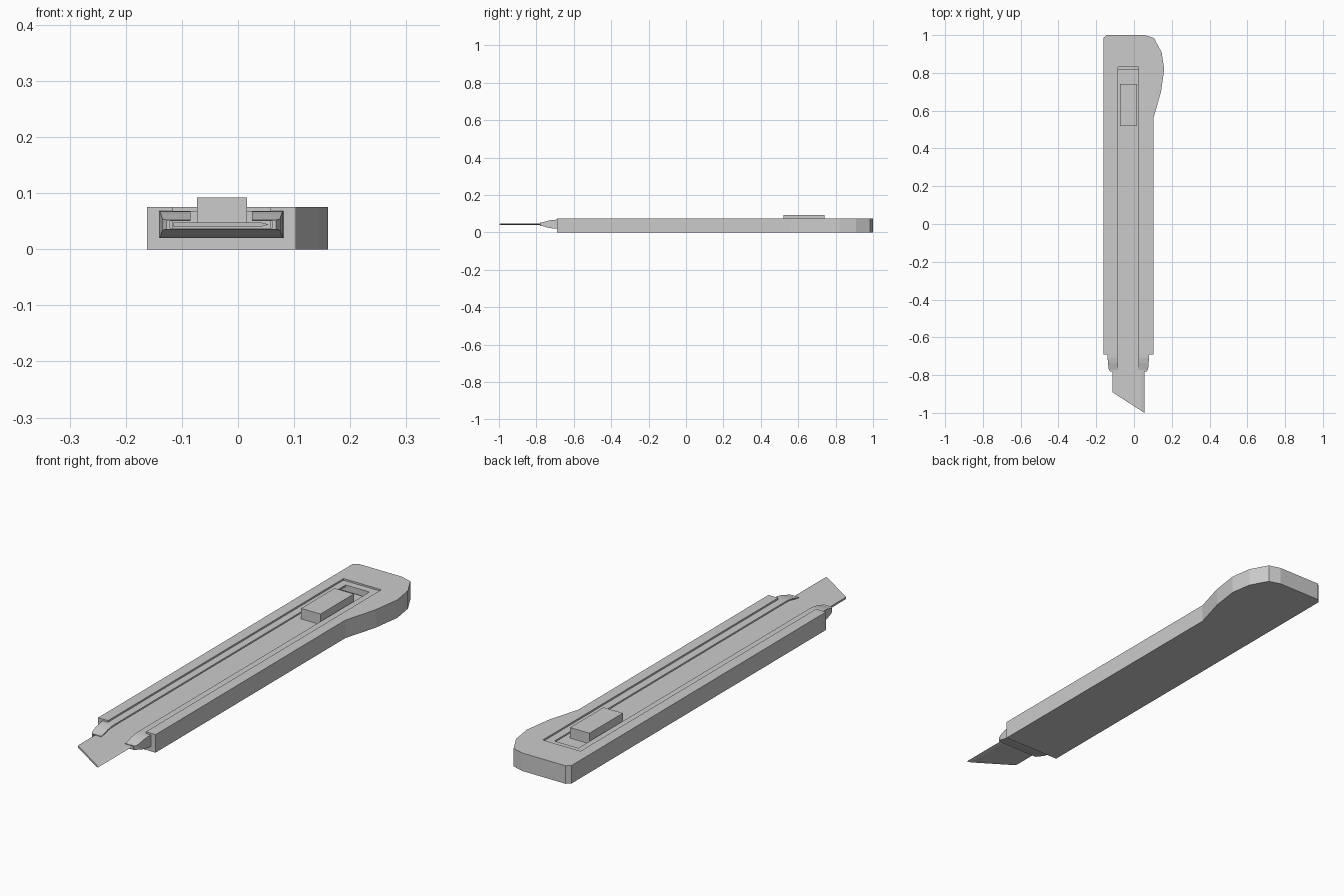
import bpy, bmesh

if "Cube" in bpy.data.objects:
    bpy.data.objects.remove(bpy.data.objects["Cube"])


def make_object(name, bm):
    bmesh.ops.recalc_face_normals(bm, faces=bm.faces)
    me = bpy.data.meshes.new(name)
    bm.to_mesh(me)
    bm.free()
    ob = bpy.data.objects.new(name, me)
    bpy.context.collection.objects.link(ob)
    return ob


def loft(bm, rings):
    """Skin equal-length rings of points and cap both ends."""
    loops = [[bm.verts.new(p) for p in ring] for ring in rings]
    n = len(loops[0])
    for a, b in zip(loops, loops[1:]):
        for i in range(n):
            j = (i + 1) % n
            bm.faces.new((a[i], a[j], b[j], b[i]))
    bm.faces.new(loops[0])
    bm.faces.new(loops[-1])


def box(bm, x0, x1, y0, y1, z0, z1):
    outline = [(x0, y0), (x1, y0), (x1, y1), (x0, y1)]
    loft(bm, [[(x, y, z) for x, y in outline] for z in (z0, z1)])


# Handle body: plan outline with the grip bulge at the back
outline = [(-.162, -.69), (.103, -.69), (.103, .56), (.143, .70), (.16, .82),
           (.146, .91), (.105, .985), (.055, 1.0), (-.145, 1.0), (-.162, .985)]
bm = bmesh.new()
loft(bm, [[(x, y, z) for x, y in outline] for z in (0, .075)])
body = make_object("handle_body", bm)

# Long recess in the handle, open at the front
bm = bmesh.new()
box(bm, -.116, .058, -.8, .86, .024, .2)
cutter = make_object("recess_cutter", bm)
cutter.hide_render = True
mod = body.modifiers.new("recess", 'BOOLEAN')
mod.object = cutter
mod.operation = 'DIFFERENCE'
mod.solver = 'EXACT'
bpy.context.view_layer.objects.active = body
bpy.ops.object.modifier_apply(modifier=mod.name)
bpy.data.objects.remove(cutter)

# Blade sleeve: C-shaped channel, pinched at the mouth
CX, CZ = -.03, .044
half = [(.111, .020), (.111, .068), (.055, .068), (.055, .061), (.104, .061), (.104, .027)]
profile = [(CX + x, z) for x, z in half] + [(CX - x, z) for x, z in reversed(half)]
stations = [(.83, 1, 1), (-.69, 1, 1), (-.71, .99, .97), (-.735, .97, .8),
            (-.76, .95, .5), (-.772, .92, .37), (-.78, .88, .35)]
rings = []
for y, kx, kz in stations:
    ring = []
    for x, z in profile:
        wide = abs(x - CX) > .06  # slot edges stay straight
        ring.append((CX + (x - CX) * (kx if wide else 1), y, CZ + (z - CZ) * kz))
    rings.append(ring)
bm = bmesh.new()
loft(bm, rings)
box(bm, -.141, .081, .83, .87, .02, .068)
make_object("blade_sleeve", bm)

# Blade: slanted tip and sharpened right edge
section = [(-.115, .040), (.040, .040), (.055, .044), (.040, .048), (-.115, .048)]
bm = bmesh.new()
loft(bm, [[(x, -.89 - (x + .115) * .11 / .17, z) for x, z in section],
          [(x, .82, z) for x, z in section]])
make_object("blade", bm)

# Thumb slider
bm = bmesh.new()
box(bm, -.073, .016, .52, .74, .047, .092)
make_object("thumb_slider", bm)
